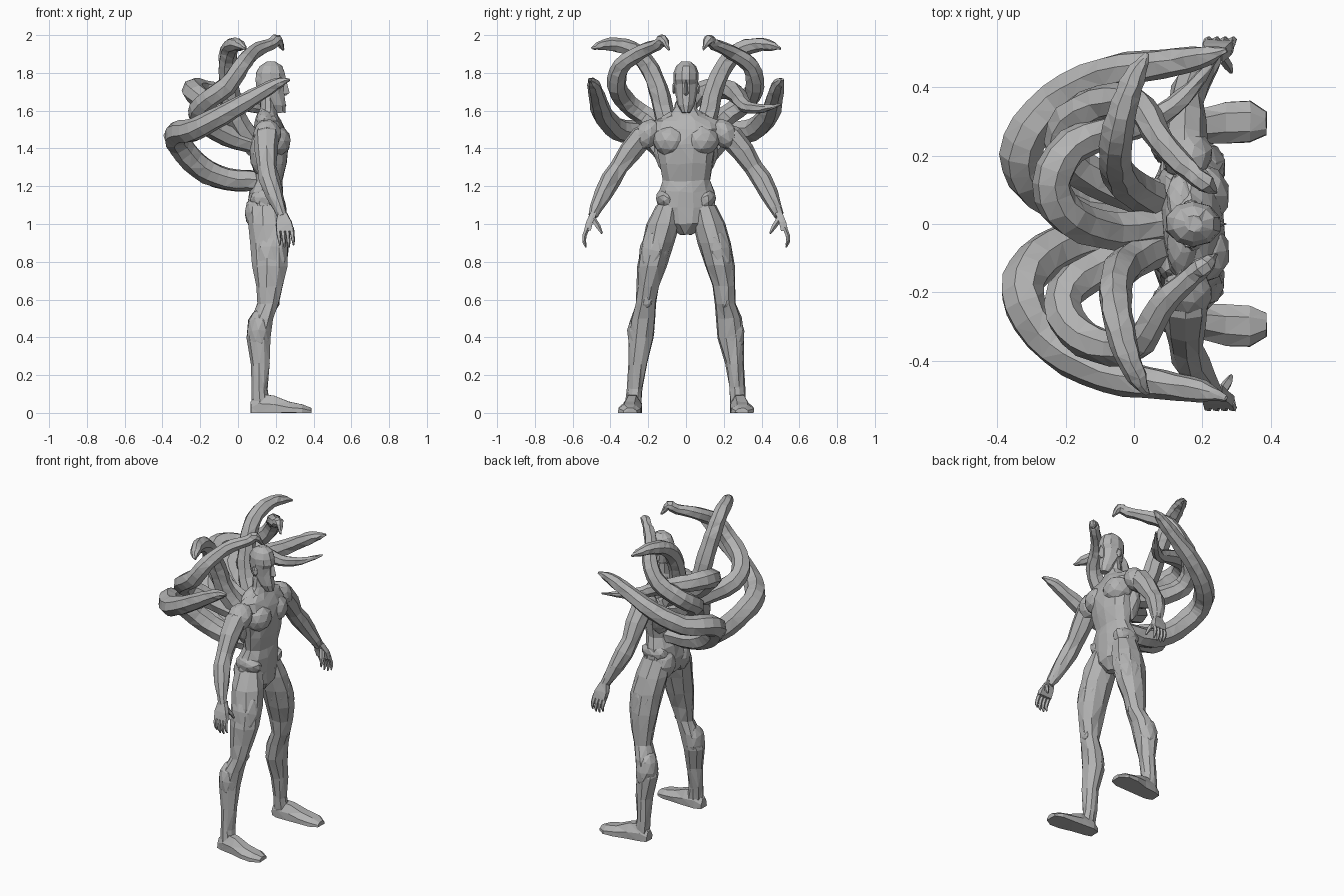
import bpy, bmesh, math, random
from mathutils import Vector, Matrix

random.seed(4)
grey = bpy.data.materials.new("grey")
grey.diffuse_color = (0.45, 0.45, 0.45, 1)


def finish(name, bm, jitter):
    """Roughen, triangulate and place a flat-shaded part."""
    for v in bm.verts:
        v.co += Vector([random.uniform(-jitter, jitter) for _ in range(3)])
        v.co.z = max(v.co.z, 0)
    bmesh.ops.triangulate(bm, faces=bm.faces[:])
    bmesh.ops.recalc_face_normals(bm, faces=bm.faces[:])
    me = bpy.data.meshes.new(name)
    bm.to_mesh(me)
    bm.free()
    me.materials.append(grey)
    bpy.context.collection.objects.link(bpy.data.objects.new(name, me))


def loft(name, rings, jitter=0.004):
    """Skin a list of vertex rings and cap the ends."""
    bm = bmesh.new()
    rows = [[bm.verts.new(p) for p in ring] for ring in rings]
    n = len(rows[0])
    for a, b in zip(rows, rows[1:]):
        for i in range(n):
            j = (i + 1) % n
            bm.faces.new((a[i], a[j], b[j], b[i]))
    bm.faces.new(rows[0])
    bm.faces.new(rows[-1])
    finish(name, bm, jitter)


def slices(name, prof, n=10, jitter=0.004):
    """Horizontal slices: (z, x back, x front, y centre, y half width)."""
    loft(name, [[((x0 + x1) / 2 + (x1 - x0) * .515 * math.cos(2 * math.pi * (i + .5) / n),
                  yc + hy * 1.03 * math.sin(2 * math.pi * (i + .5) / n), z) for i in range(n)]
                for z, x0, x1, yc, hy in prof], jitter)


def tube(name, pts, n=7, jitter=0.003):
    """Tube through (x, y, z, radius) points."""
    P = [Vector(p[:3]) for p in pts]
    rings, u = [], None
    for k, p in enumerate(P):
        t = (P[min(k + 1, len(P) - 1)] - P[max(k - 1, 0)]).normalized()
        u = t.orthogonal() if u is None else u - t * u.dot(t)
        u.normalize()
        w = t.cross(u)
        rings.append([p + (u * math.cos(2 * math.pi * i / n) + w * math.sin(2 * math.pi * i / n))
                      * pts[k][3] for i in range(n)])
    loft(name, rings, jitter)


def smooth(pts, steps=3):
    """Catmull-Rom resampling of a short path."""
    V = [Vector(p) for p in pts]
    V = [V[0] * 2 - V[1]] + V + [V[-1] * 2 - V[-2]]
    out = []
    for a, b, c, d in zip(V, V[1:], V[2:], V[3:]):
        for s in range(steps):
            t = s / steps
            out.append(0.5 * (2 * b + (c - a) * t + (2 * a - 5 * b + 4 * c - d) * t * t
                              + (3 * b - a - 3 * c + d) * t ** 3))
    return [tuple(v) for v in out + [V[-2]]]


def flip(pts, s):
    return [(p[0], p[1] * s) + tuple(p[2:]) for p in pts]


def muscle(name, loc, size, s=1, roll=0):
    """Faceted ellipsoid, rolled about the x axis."""
    bm = bmesh.new()
    m = (Matrix.Translation((loc[0], loc[1] * s, loc[2])) @ Matrix.Rotation(roll * s, 4, 'X')
         @ Matrix.Diagonal((*size, 1)))
    bmesh.ops.create_icosphere(bm, subdivisions=2, radius=1, matrix=m)
    finish(name, bm, 0.003)


# Torso, from crotch to neck
slices("torso", [
    (.945, .12, .19, 0, .03), (1.0, .06, .23, 0, .12), (1.09, .045, .24, 0, .15),
    (1.17, .06, .238, 0, .148), (1.23, .085, .235, 0, .125), (1.32, .08, .255, 0, .14),
    (1.42, .075, .265, 0, .16), (1.5, .085, .25, 0, .185), (1.545, .09, .225, 0, .17),
    (1.575, .1, .21, 0, .09), (1.61, .115, .2, 0, .055), (1.68, .12, .2, 0, .048)], 12, 0.005)

# Head and nose
slices("head", [
    (1.59, .19, .25, 0, .022), (1.63, .15, .255, 0, .042), (1.69, .105, .245, 0, .056),
    (1.74, .095, .243, 0, .062), (1.765, .093, .256, 0, .064), (1.8, .095, .25, 0, .064),
    (1.835, .115, .235, 0, .052), (1.86, .15, .2, 0, .024)], 10, 0.002)
loft("nose", [[(.24, -.006, 1.765), (.24, .006, 1.765), (.254, 0, 1.765)],
              [(.235, -.016, 1.69), (.235, .016, 1.69), (.273, 0, 1.695)],
              [(.235, -.008, 1.68), (.235, .008, 1.68), (.255, 0, 1.68)]], 0)

# Tentacle paths on the +y side: x, y, z, radius
UPPER = [(.1, .05, 1.4, .06), (-.01, .11, 1.56, .056), (-.045, .15, 1.72, .052),
         (-.055, .21, 1.85, .049), (-.045, .29, 1.925, .046), (-.02, .38, 1.95, .038),
         (.01, .45, 1.945, .028), (.04, .5, 1.93, .006)]
HOOKED = [(.1, .07, 1.42, .055), (-.06, .11, 1.47, .058), (-.2, .2, 1.56, .058),
          (-.18, .31, 1.64, .056), (-.06, .365, 1.73, .052), (.02, .34, 1.84, .046),
          (.08, .24, 1.91, .04), (.17, .15, 1.95, .03), (.21, .12, 1.975, .028),
          (.24, .09, 1.92, .005)]
OUTER = [(.1, .03, 1.23, .055), (-.06, .035, 1.24, .06), (-.2, .06, 1.3, .066),
         (-.31, .14, 1.42, .066), (-.32, .24, 1.48, .064), (-.23, .36, 1.5, .06),
         (-.08, .44, 1.58, .055), (.08, .47, 1.67, .045), (.2, .49, 1.74, .033),
         (.27, .51, 1.765, .008)]
EXTRA = [(.1, 0, 1.45, .055), (-.06, -.02, 1.54, .058), (-.19, .02, 1.66, .06),
         (-.24, .12, 1.71, .058), (-.18, .23, 1.71, .054), (-.04, .28, 1.67, .046),
         (.08, .32, 1.62, .034), (.17, .4, 1.61, .024), (.25, .5, 1.63, .005)]
tube("extra_tentacle", smooth(EXTRA))

for s, side in ((1, "left"), (-1, "right")):
    for nm, path in (("upper", UPPER), ("hooked", HOOKED), ("outer", OUTER)):
        tube(f"{side}_{nm}_tentacle", smooth(flip(path, s)))

    # Muscle masses
    muscle(side + "_chest", (.195, .082, 1.44), (.085, .095, .085), s)
    muscle(side + "_shoulder", (.155, .205, 1.475), (.076, .066, .09), s, .6)
    muscle(side + "_neck_muscle", (.14, .07, 1.56), (.045, .09, .035), s, -.4)
    muscle(side + "_back_muscle", (.12, .1, 1.38), (.06, .07, .13), s, -.15)
    muscle(side + "_buttock", (.11, .075, 1.06), (.075, .08, .1), s)
    muscle(side + "_hip", (.15, .105, 1.13), (.088, .052, .06), s, -.5)
    muscle(side + "_thigh", (.175, .165, .86), (.095, .08, .16), s, .25)
    muscle(side + "_calf", (.11, .24, .43), (.064, .07, .12), s, .1)
    muscle(side + "_kneecap", (.195, .21, .6), (.024, .032, .05), s)
    muscle(side + "_ear", (.165, .062, 1.72), (.018, .01, .03), s)

    # Leg
    leg = [(1.1, .06, .225, .095, .06), (1.0, .055, .25, .122, .085), (.9, .07, .265, .15, .085),
           (.78, .078, .262, .178, .076), (.67, .095, .235, .2, .06), (.58, .105, .215, .212, .054),
           (.5, .07, .19, .225, .065), (.4, .048, .17, .238, .067), (.26, .072, .165, .257, .05),
           (.13, .075, .155, .27, .042), (.03, .075, .17, .278, .042)]
    slices(side + "_leg", [(z, a, b, y * s, h) for z, a, b, y, h in leg], 9, .005)

    # Foot: x, y centre, half width, height
    foot = [(.067, .278, .03, .06), (.11, .278, .045, .1), (.19, .285, .05, .09),
            (.27, .297, .06, .06), (.34, .3, .06, .045), (.388, .295, .034, .025)]
    loft(side + "_foot", [[(x, s * (y + w * k), h * q) for k, q in
                           ((-1, 0), (1, 0), (1, .5), (.45, 1), (-.45, 1), (-1, .5))]
                          for x, y, w, h in foot], 0.002)

    # Arm
    tube(side + "_arm", flip([
        (.15, .16, 1.49, .06), (.15, .24, 1.455, .066), (.15, .3, 1.385, .06),
        (.152, .355, 1.3, .05), (.165, .4, 1.235, .054), (.19, .44, 1.16, .047),
        (.22, .475, 1.085, .034), (.235, .492, 1.045, .026)], s), 8, .004)

    # Hand: palm, four fingers, thumb
    loft(side + "_palm", [[(xc + dx * w, s * (y + dy * .018), z) for dx, dy in
                           ((-1, -1), (1, -1), (1.1, 0), (1, 1), (-1, 1), (-1.1, 0))]
                          for xc, y, z, w in ((.235, .49, 1.06, .022), (.242, .51, 1.01, .04),
                                              (.25, .522, .965, .042))], 0.002)
    for i in range(4):
        x = .212 + .024 * i
        d = .012 if i in (1, 2) else 0
        tube(f"{side}_finger_{i}", flip([
            (x, .522, .98, .013), (x + .004, .538, .94, .012),
            (x + .008, .54, .915 - d, .01), (x + .01, .53, .888 - d, .004)], s), 5, 0)
    tube(side + "_thumb", flip([(.255, .495, 1.03, .016), (.275, .465, .985, .014),
                                (.285, .445, .95, .006)], s), 5, 0)
